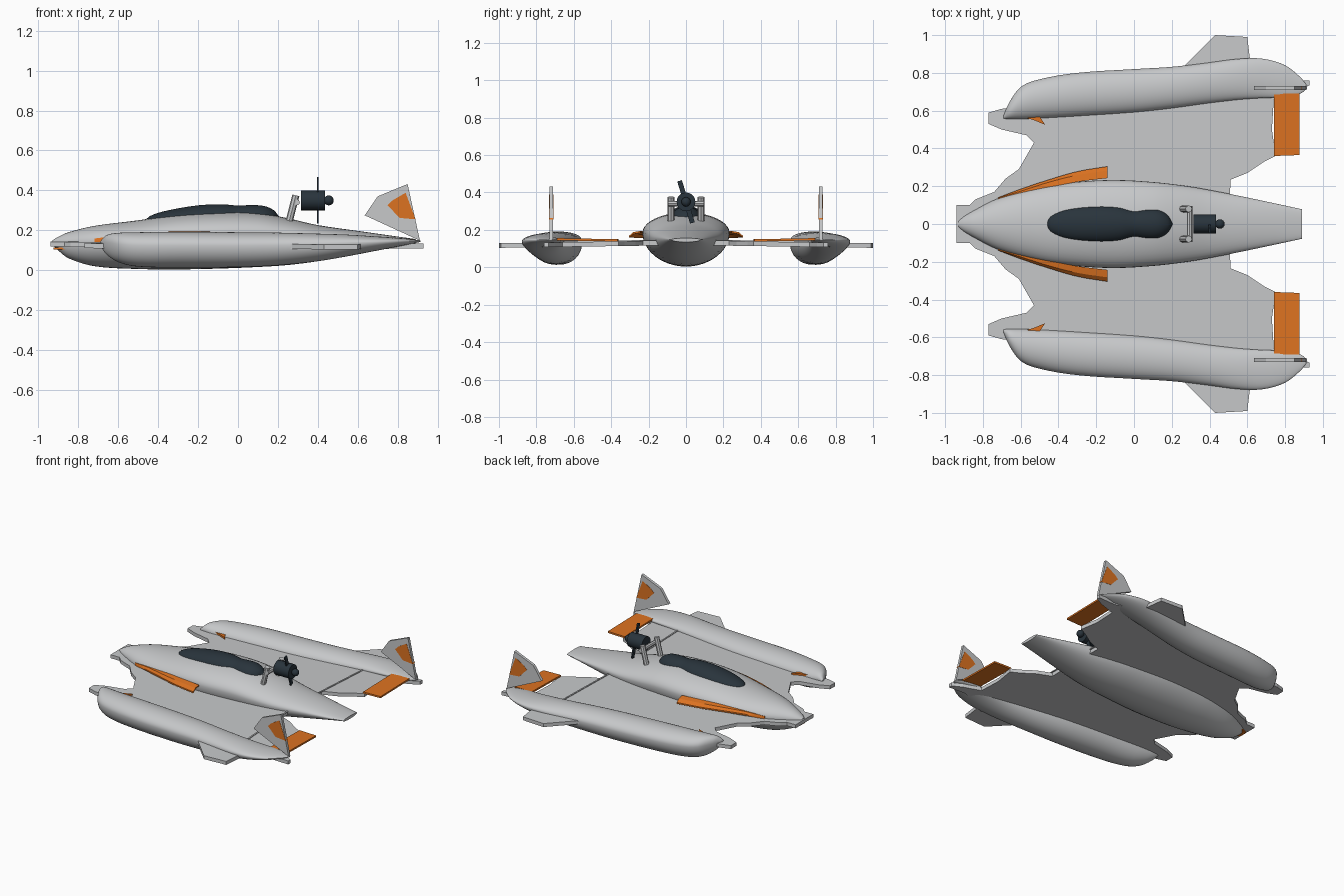
import bpy, bmesh, math
from mathutils import Vector, Matrix

if "Cube" in bpy.data.objects:
    bpy.data.objects.remove(bpy.data.objects["Cube"])


def material(name, rgb):
    m = bpy.data.materials.new(name)
    m.diffuse_color = (*rgb, 1)
    m.use_nodes = True
    m.node_tree.nodes["Principled BSDF"].inputs["Base Color"].default_value = m.diffuse_color
    return m


GREY = material("light grey", (0.57, 0.58, 0.59))
ORANGE = material("orange", (0.72, 0.17, 0.015))
DARK = material("dark slate", (0.022, 0.034, 0.045))


def finish(bm, name, mat, smooth=None):
    bmesh.ops.recalc_face_normals(bm, faces=bm.faces)
    me = bpy.data.meshes.new(name)
    bm.to_mesh(me)
    bm.free()
    ob = bpy.data.objects.new(name, me)
    bpy.context.collection.objects.link(ob)
    me.materials.append(mat)
    if smooth:
        bpy.ops.object.select_all(action='DESELECT')
        ob.select_set(True)
        bpy.context.view_layer.objects.active = ob
        bpy.ops.object.shade_smooth_by_angle(angle=math.radians(smooth))
    return ob


def interp(rows, x):
    """Smooth cubic interpolation of table rows keyed on the first column."""
    n = len(rows)
    for i in range(n - 1):
        a, b = rows[i], rows[i + 1]
        if x <= b[0] or i == n - 2:
            h = b[0] - a[0]
            t = (x - a[0]) / h
            p, q = rows[max(i - 1, 0)], rows[min(i + 2, n - 1)]
            out = []
            for k in range(1, len(a)):
                ma = (b[k] - p[k]) / (b[0] - p[0]) * h
                mb = (q[k] - a[k]) / (q[0] - a[0]) * h
                out.append((2*t**3 - 3*t*t + 1) * a[k] + (t**3 - 2*t*t + t) * ma
                           + (3*t*t - 2*t**3) * b[k] + (t**3 - t*t) * mb)
            return out


def loft(name, rows, mat, belt, side=1, sub=4, seg=40):
    """Hull along x. Row: x, y inner, y outer, z bottom, z top; belt = height share of widest line."""
    bm = bmesh.new()
    xs = [a[0] + (b[0] - a[0]) * k / sub for a, b in zip(rows, rows[1:]) for k in range(sub)]
    xs.append(rows[-1][0])
    rings = []
    for x in xs:
        y0, y1, z0, z1 = interp(rows, x)
        yc, w = (y0 + y1) / 2, max((y1 - y0) / 2, 0.002)
        zc = z0 + (z1 - z0) * belt
        ring = []
        for k in range(seg):
            a = 2 * math.pi * k / seg
            s = math.sin(a)
            z = zc + s * ((z1 - zc) if s > 0 else (zc - z0))
            ring.append(bm.verts.new((x, side * (yc + w * math.cos(a)), z)))
        rings.append(ring)
    for r, q in zip(rings, rings[1:]):
        for k in range(seg):
            bm.faces.new((r[k], r[(k + 1) % seg], q[(k + 1) % seg], q[k]))
    bm.faces.new(rings[0])
    bm.faces.new(rings[-1])
    return finish(bm, name, mat, 40)


def slab(name, pts, offset, mat):
    """Polygon of 3D points given thickness along the offset vector."""
    bm = bmesh.new()
    f = bm.faces.new([bm.verts.new(p) for p in pts])
    g = bmesh.ops.extrude_face_region(bm, geom=[f])
    bmesh.ops.translate(bm, vec=Vector(offset),
                        verts=[v for v in g['geom'] if isinstance(v, bmesh.types.BMVert)])
    return finish(bm, name, mat)


def rod(name, a, b, r, mat, r2=None, seg=16, smooth=40):
    a, b = Vector(a), Vector(b)
    bm = bmesh.new()
    rot = (b - a).to_track_quat('Z', 'Y').to_matrix().to_4x4()
    bmesh.ops.create_cone(bm, cap_ends=True, segments=seg, radius1=r,
                          radius2=r if r2 is None else r2, depth=(b - a).length,
                          matrix=Matrix.Translation((a + b) / 2) @ rot)
    return finish(bm, name, mat, smooth)


# Central hull
hull = [(-0.93, 0.015, 0.13, 0.15), (-0.90, 0.04, 0.098, 0.168), (-0.85, 0.07, 0.06, 0.19),
        (-0.72, 0.135, 0.02, 0.222), (-0.5, 0.195, 0.006, 0.25), (-0.3, 0.223, 0.004, 0.28),
        (-0.1, 0.233, 0.008, 0.292), (0.1, 0.222, 0.016, 0.288), (0.25, 0.205, 0.026, 0.26),
        (0.4, 0.18, 0.045, 0.226), (0.6, 0.14, 0.08, 0.197), (0.89, 0.078, 0.135, 0.156)]
loft("hull", [(x, -w, w, a, b) for x, w, a, b in hull], GREY, 0.62)

# Canopy with a waist between its two lobes
canopy = [(-0.475, 0.005, 0.24), (-0.44, 0.045, 0.272), (-0.35, 0.08, 0.3), (-0.2, 0.096, 0.325),
          (-0.08, 0.092, 0.33), (0.0, 0.074, 0.324), (0.06, 0.08, 0.326), (0.13, 0.077, 0.322),
          (0.18, 0.05, 0.3), (0.205, 0.008, 0.27)]
loft("canopy", [(x, -w, w, min(0.235, t - 0.01), t) for x, w, t in canopy], DARK, 0.25)

# Floats
pontoon = [(-0.69, 0.558, 0.575, 0.12, 0.145), (-0.66, 0.556, 0.645, 0.08, 0.175),
           (-0.6, 0.555, 0.725, 0.04, 0.187), (-0.5, 0.558, 0.766, 0.018, 0.19),
           (-0.3, 0.57, 0.8, 0.014, 0.192), (0.0, 0.59, 0.82, 0.015, 0.19),
           (0.2, 0.612, 0.832, 0.024, 0.188), (0.4, 0.64, 0.855, 0.045, 0.183),
           (0.55, 0.658, 0.874, 0.07, 0.178), (0.68, 0.667, 0.875, 0.095, 0.17),
           (0.8, 0.672, 0.84, 0.118, 0.162), (0.88, 0.69, 0.778, 0.134, 0.154),
           (0.915, 0.715, 0.735, 0.142, 0.149)]

# Half outline of the wing deck: centre section, nose tab, outer tips and tail
deck = [(0.5, 0), (-0.94, 0), (-0.94, 0.1), (-0.87, 0.1), (-0.84, 0.13), (-0.74, 0.17),
        (-0.68, 0.24), (-0.61, 0.29), (-0.57, 0.36), (-0.53, 0.43), (-0.57, 0.47),
        (-0.7, 0.5), (-0.77, 0.53), (-0.77, 0.59), (-0.7, 0.61), (-0.5, 0.62),
        (0.2, 0.8), (0.27, 0.84), (0.36, 0.93), (0.43, 1.0), (0.6, 0.99), (0.62, 0.82),
        (0.8, 0.755), (0.93, 0.76), (0.93, 0.735), (0.86, 0.7), (0.74, 0.66), (0.73, 0.5),
        (0.75, 0.36), (0.69, 0.33), (0.6, 0.27), (0.5, 0.23)]


def deck_z(y):
    return 0.119 - 0.015 * abs(y)


strake = [(-0.72, 0.135, 0.14, 0.155, 0.15), (-0.6, 0.16, 0.185, 0.175, 0.16),
          (-0.45, 0.205, 0.235, 0.188, 0.166), (-0.3, 0.235, 0.278, 0.194, 0.168),
          (-0.14, 0.255, 0.305, 0.195, 0.168)]

for s, tag in ((1, "left"), (-1, "right")):
    loft("float_" + tag, pontoon, GREY, 0.62, s)
    slab("wing_deck_" + tag, [(x, s * y, deck_z(y)) for x, y in deck], (0, 0, 0.025), GREY)

    # Raised hinge seam across the deck
    slab("wing_seam_" + tag, [(x, s * y, deck_z(y) + 0.025) for x, y in
         ((0.495, 0.1), (0.505, 0.1), (0.535, 0.7), (0.525, 0.7))], (0, 0, 0.005), GREY)

    # Tail flap between float and hull
    slab("flap_" + tag, [(x, s * y, z) for x, y, z in
         ((0.74, 0.36, 0.138), (0.875, 0.365, 0.138), (0.875, 0.69, 0.144), (0.74, 0.69, 0.144))],
         (0, 0, 0.012), ORANGE)

    # Curved spray rail beside the hull
    bm = bmesh.new()
    rows = []
    for k in range(17):
        x = -0.72 + 0.58 * k / 16
        yi, yo, zi, zo = interp(strake, x)
        mid = (x, s * (yi * 0.45 + yo * 0.55), (zi + zo) / 2 + 0.006)
        pts = [(x, s * (yi - 0.012), zi), mid, (x, s * yo, zo)]
        rows.append([bm.verts.new((p[0], p[1], p[2] + d)) for d, order in ((0, 1), (-0.01, -1))
                     for p in pts[::order]])
    for r, q in zip(rows, rows[1:]):
        for k in range(6):
            bm.faces.new((r[k], r[(k + 1) % 6], q[(k + 1) % 6], q[k]))
    bm.faces.new(rows[0])
    bm.faces.new(rows[-1])
    finish(bm, "spray_rail_" + tag, ORANGE, 30)

    # Small vane at the float nose
    slab("nose_vane_" + tag, [(x, s * y, 0.138) for x, y in
         ((-0.6, 0.57), (-0.53, 0.55), (-0.47, 0.525), (-0.5, 0.57))], (0, 0, 0.012), ORANGE)

    # Tail fin with painted panels on both sides
    fin = [(0.635, 0.275), (0.7, 0.37), (0.85, 0.432), (0.912, 0.148)]
    slab("fin_" + tag, [(x, s * 0.72 - 0.01, z) for x, z in fin], (0, 0.02, 0), GREY)
    panel = [(0.75, 0.325), (0.775, 0.35), (0.84, 0.388), (0.89, 0.255), (0.81, 0.262)]
    slab("fin_panel_" + tag, [(x, s * 0.72 - 0.0115, z) for x, z in panel], (0, 0.023, 0), ORANGE)

    # Engine mount leg
    rod("mount_leg_" + tag, (0.25, s * 0.08, 0.22), (0.29, s * 0.08, 0.375), 0.018, GREY, seg=8)

# Nose keel plate
slab("nose_keel", [(x, y, 0.104) for x, y in
     ((-0.925, -0.03), (-0.925, 0.03), (-0.87, 0.05), (-0.87, -0.05))], (0, 0, 0.01), ORANGE)

# Engine, mount crossbar and pusher propeller
rod("mount_crossbar", (0.295, -0.095, 0.34), (0.295, 0.095, 0.34), 0.015, GREY, seg=8)
rod("engine", (0.315, 0, 0.35), (0.435, 0, 0.35), 0.05, DARK, seg=20)
rod("shaft", (0.43, 0, 0.35), (0.45, 0, 0.35), 0.014, DARK)
bm = bmesh.new()
bmesh.ops.create_uvsphere(bm, u_segments=16, v_segments=10, radius=0.025,
                          matrix=Matrix.Translation((0.455, 0, 0.35)))
finish(bm, "spinner", DARK, 60)
bm = bmesh.new()
bmesh.ops.create_cube(bm, size=1, matrix=Matrix.Translation((0.4, 0, 0.35))
                      @ Matrix.Rotation(math.radians(17), 4, 'X')
                      @ Matrix.Diagonal((0.009, 0.026, 0.235, 1)))
finish(bm, "propeller", DARK)
